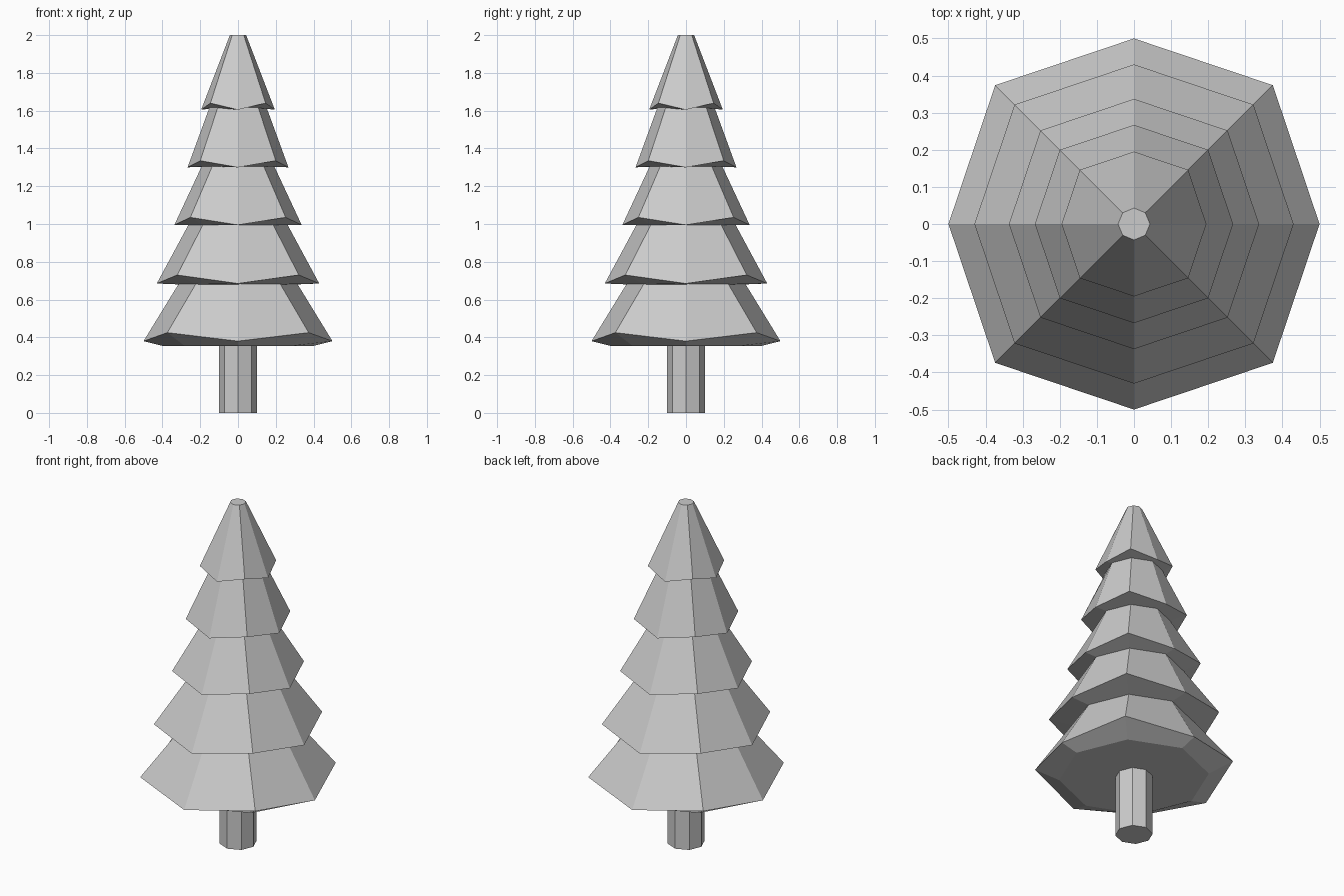
import bpy, bmesh
from math import cos, sin, pi

old = bpy.data.objects.get("Cube")
if old:
    bpy.data.objects.remove(old, do_unlink=True)

grey = bpy.data.materials.new("light_grey")
grey.use_nodes = True
grey.diffuse_color = (0.6, 0.6, 0.6, 1)
grey.node_tree.nodes["Principled BSDF"].inputs["Base Color"].default_value = (0.6, 0.6, 0.6, 1)

SIDES = 8


def loft(name, rings):
    """Closed solid through eight-sided rings: (radius, z, corner stretch, corner lift)."""
    bm = bmesh.new()
    loops = []
    for radius, z, stretch, lift in rings:
        loop = []
        for i in range(SIDES):
            corner = i % 2
            r = radius * (stretch if corner else 1)
            a = 2 * pi * i / SIDES
            loop.append(bm.verts.new((r * cos(a), r * sin(a), z + lift * corner)))
        loops.append(loop)
    for low, high in zip(loops, loops[1:]):
        for i in range(SIDES):
            j = (i + 1) % SIDES
            bm.faces.new((low[i], low[j], high[j], high[i]))
    bm.faces.new(loops[0][::-1])
    bm.faces.new(loops[-1])
    bmesh.ops.recalc_face_normals(bm, faces=bm.faces[:])
    mesh = bpy.data.meshes.new(name)
    bm.to_mesh(mesh)
    bm.free()
    mesh.materials.append(grey)
    obj = bpy.data.objects.new(name, mesh)
    bpy.context.collection.objects.link(obj)
    return obj


# Trunk
loft("trunk", [(0.1, 0, 1, 0), (0.1, 0.37, 1, 0)])

# Branch tiers: underside radius, underside z, skirt radius, skirt z, corner lift, top radius, top z
tiers = [
    (0.40, 0.355, 0.50, 0.38, 0.045, 0.31, 0.69),
    (0.31, 0.68, 0.43, 0.685, 0.045, 0.26, 1.0),
    (0.26, 0.995, 0.337, 0.995, 0.04, 0.19, 1.31),
    (0.19, 1.305, 0.267, 1.30, 0.035, 0.15, 1.62),
    (0.15, 1.615, 0.195, 1.605, 0.035, 0.043, 2.0),
]
for n, (r0, z0, r1, z1, lift, r2, z2) in enumerate(tiers, 1):
    loft(f"branch_tier_{n}", [(r0, z0, 1, 0), (r1, z1, 1.058, lift), (r2, z2, 1, 0)])
